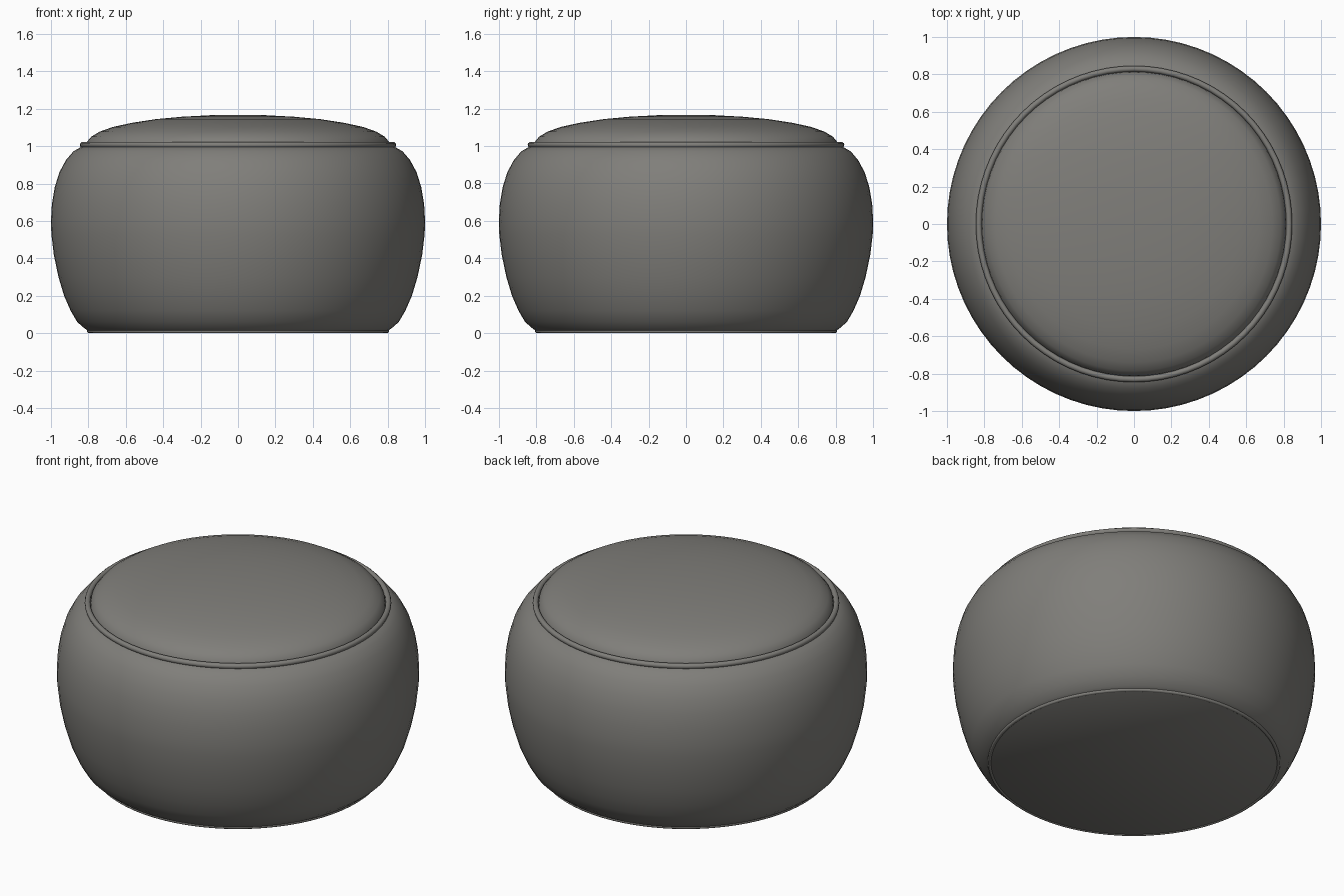
import bpy
import bmesh
from math import pi, radians

SEGMENTS = 72

cube = bpy.data.objects.get("Cube")
if cube:
    bpy.data.objects.remove(cube, do_unlink=True)

# Warm grey upholstery
fabric = bpy.data.materials.new("warm_grey_fabric")
fabric.use_nodes = True
colour = (0.215, 0.21, 0.195, 1)
fabric.diffuse_color = colour
shader = next(n for n in fabric.node_tree.nodes if n.type == "BSDF_PRINCIPLED")
shader.inputs["Base Color"].default_value = colour
shader.inputs["Roughness"].default_value = 0.8


def finish(obj, name):
    obj.name = name
    obj.data.materials.append(fabric)
    bpy.ops.object.select_all(action="DESELECT")
    obj.select_set(True)
    bpy.context.view_layer.objects.active = obj
    bpy.ops.object.shade_smooth_by_angle(angle=radians(40))


def lathe(name, profile):
    """Spin an (r, z) profile around the vertical axis."""
    bm = bmesh.new()
    points = [bm.verts.new((r, 0, z)) for r, z in profile]
    edges = [bm.edges.new(pair) for pair in zip(points, points[1:])]
    bmesh.ops.spin(bm, geom=points + edges, cent=(0, 0, 0), axis=(0, 0, 1),
                   angle=2 * pi, steps=SEGMENTS)
    bmesh.ops.remove_doubles(bm, verts=bm.verts, dist=0.0005)
    bmesh.ops.recalc_face_normals(bm, faces=bm.faces)
    mesh = bpy.data.meshes.new(name)
    bm.to_mesh(mesh)
    bm.free()
    obj = bpy.data.objects.new(name, mesh)
    bpy.context.collection.objects.link(obj)
    finish(obj, name)


def piping(name, radius, thickness, z):
    bpy.ops.mesh.primitive_torus_add(major_radius=radius, minor_radius=thickness,
                                     major_segments=SEGMENTS, minor_segments=10,
                                     location=(0, 0, z))
    finish(bpy.context.object, name)


# Bulging padded side with a flat base
lathe("body", [(0, 0.004), (0.79, 0.004), (0.82, 0.025), (0.86, 0.06), (0.895, 0.12),
               (0.93, 0.2), (0.96, 0.3), (0.985, 0.42), (0.998, 0.53), (1, 0.6),
               (0.995, 0.69), (0.98, 0.78), (0.955, 0.86), (0.92, 0.925),
               (0.88, 0.972), (0.84, 0.995), (0.81, 1.0)])

# Domed seat cushion
lathe("seat_cushion", [(0.815, 0.995), (0.81, 1.02), (0.785, 1.05), (0.74, 1.077),
                       (0.67, 1.102), (0.57, 1.124), (0.44, 1.144),
                       (0.3, 1.157), (0.15, 1.165), (0, 1.167)])

# Seam piping around both rims
piping("top_piping", 0.83, 0.016, 1.006)
piping("bottom_piping", 0.797, 0.01, 0.01)
